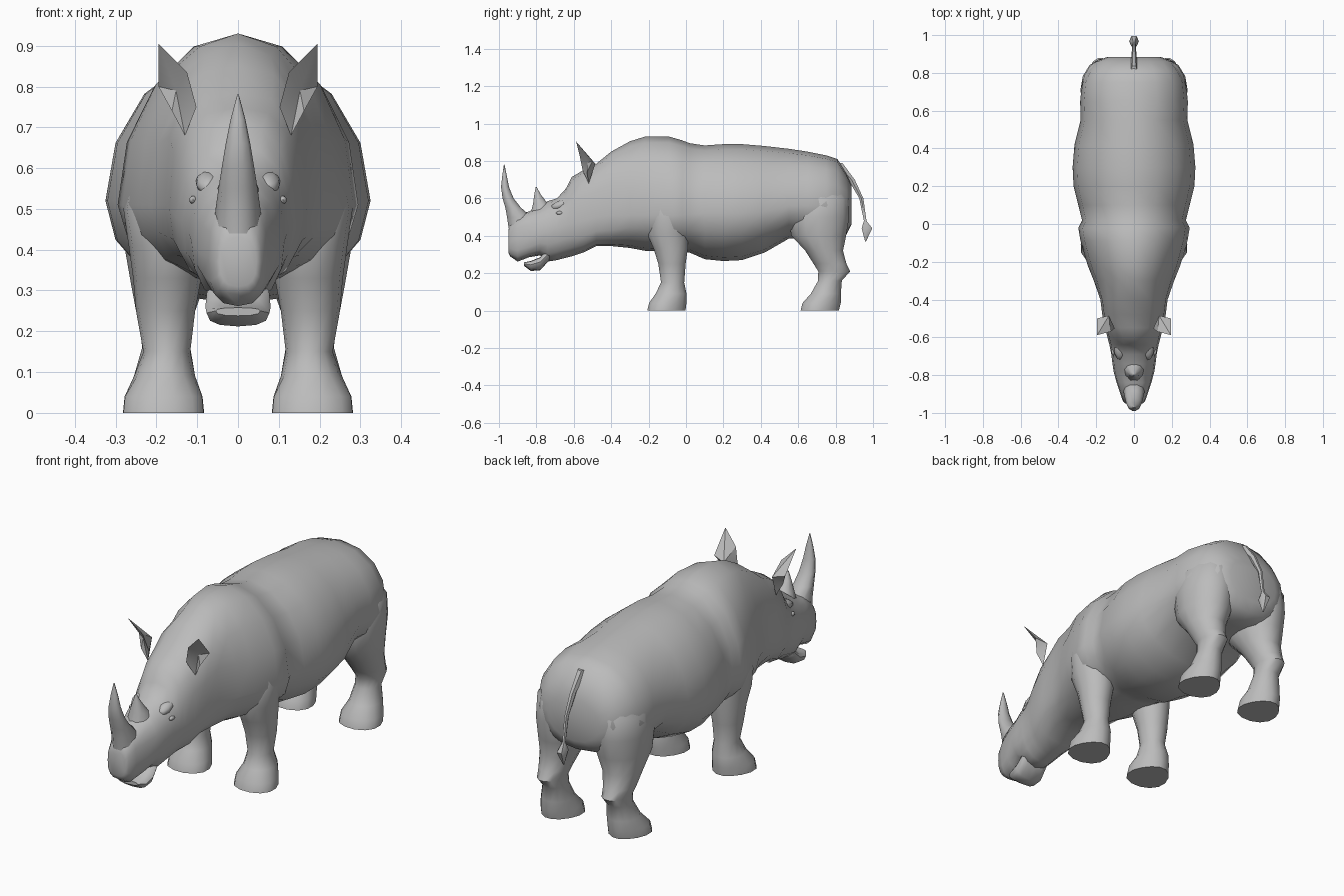
import bpy
import bmesh
from math import sin, cos, pi, radians, copysign

start_cube = bpy.data.objects.get("Cube")
if start_cube:
    bpy.data.objects.remove(start_cube, do_unlink=True)

# One hide colour for the whole animal
hide = bpy.data.materials.new("grey hide")
hide.use_nodes = True
GREY = (0.5, 0.5, 0.5, 1)
hide.diffuse_color = GREY
hide.node_tree.nodes["Principled BSDF"].inputs["Base Color"].default_value = GREY


def finish(name, bm, angle=50):
    """Turn a bmesh into a named, smooth-shaded object."""
    bmesh.ops.recalc_face_normals(bm, faces=bm.faces[:])
    mesh = bpy.data.meshes.new(name)
    bm.to_mesh(mesh)
    bm.free()
    mesh.materials.append(hide)
    obj = bpy.data.objects.new(name, mesh)
    bpy.context.collection.objects.link(obj)
    bpy.ops.object.select_all(action='DESELECT')
    obj.select_set(True)
    bpy.context.view_layer.objects.active = obj
    bpy.ops.object.shade_smooth_by_angle(angle=radians(angle))
    return obj


def skin(name, rings):
    """Bridge successive rings of points and cap both ends."""
    bm = bmesh.new()
    loops = [[bm.verts.new(p) for p in ring] for ring in rings]
    n = len(loops[0])
    for a, b in zip(loops, loops[1:]):
        for i in range(n):
            j = (i + 1) % n
            bm.faces.new((a[i], a[j], b[j], b[i]))
    bm.faces.new(loops[0])
    bm.faces.new(loops[-1])
    return finish(name, bm)


def power(value, exponent):
    return copysign(abs(value) ** exponent, value)


def long_loft(name, sections, sides=16, square=lambda y: 1):
    """Sections along y: (y, half width, widest z, top z, bottom z)."""
    rings = []
    for y, w, mid, top, low in sections:
        ring = []
        for i in range(sides):
            t = 2 * pi * i / sides
            c, s = power(cos(t), square(y)), power(sin(t), square(y))
            ring.append((w * c, y, mid + s * (top - mid if s > 0 else mid - low)))
        rings.append(ring)
    return skin(name, rings)


def tall_loft(name, sections, sides=10, mirror_x=1, flare=lambda z: 0):
    """Sections along z: (z, x min, x max, y min, y max); flare widens the front."""
    rings = []
    for z, x0, x1, y0, y1 in sections:
        cx, cy = (x0 + x1) / 2 * mirror_x, (y0 + y1) / 2
        ring = []
        for i in range(sides):
            t = 2 * pi * i / sides
            width = (x1 - x0) / 2 * (1 - flare(z) * sin(t))
            ring.append((cx + width * cos(t), cy + (y1 - y0) / 2 * sin(t), z))
        rings.append(ring)
    return skin(name, rings)


def blob(name, centre, size, tilt=0):
    """Small ellipsoid."""
    bm = bmesh.new()
    bmesh.ops.create_uvsphere(bm, u_segments=10, v_segments=6, radius=1)
    bmesh.ops.scale(bm, vec=size, verts=bm.verts)
    obj = finish(name, bm)
    obj.location = centre
    obj.rotation_euler.x = tilt


# Head, neck, shoulders, barrel and rump; the snout and neck are boxier
long_loft("body", [
    (-.95, .045, .37, .43, .31),
    (-.94, .058, .37, .46, .29),
    (-.9, .072, .38, .51, .262),
    (-.84, .092, .39, .53, .285),
    (-.78, .108, .41, .555, .295),
    (-.74, .114, .42, .585, .262),
    (-.69, .12, .44, .6, .27),
    (-.64, .13, .46, .655, .283),
    (-.61, .138, .47, .715, .29),
    (-.55, .153, .48, .75, .31),
    (-.48, .168, .5, .785, .345),
    (-.4, .178, .51, .85, .345),
    (-.3, .213, .51, .905, .335),
    (-.22, .245, .51, .93, .32),
    (-.09, .283, .51, .93, .315),
    (-.02, .295, .51, .91, .315),
    (.02, .275, .515, .895, .31),
    (.1, .295, .52, .883, .275),
    (.2, .32, .52, .89, .265),
    (.3, .325, .52, .89, .27),
    (.42, .315, .53, .88, .31),
    (.55, .283, .56, .865, .385),
    (.65, .285, .56, .85, .385),
    (.75, .275, .56, .83, .385),
    (.81, .245, .57, .81, .385),
    (.86, .205, .57, .73, .41),
    (.885, .14, .57, .67, .46),
], square=lambda y: .75 if y < -.8 or -.6 < y < -.35 else .9 if abs(y) > .6 else 1)

# Lower jaw, slightly open below the upper lip
long_loft("lower_jaw", [
    (-.865, .055, .25, .258, .238),
    (-.83, .077, .245, .265, .212),
    (-.78, .08, .26, .285, .215),
    (-.73, .075, .31, .35, .27),
], sides=12, square=lambda y: .8)

# Horns
tall_loft("front_horn", [
    (.44, -.06, .06, -.952, -.8),
    (.5, -.055, .055, -.96, -.82),
    (.55, -.048, .048, -.968, -.88),
    (.6, -.04, .04, -.982, -.92),
    (.66, -.03, .03, -.99, -.945),
    (.72, -.018, .018, -.983, -.957),
    (.78, -.002, .002, -.974, -.97),
])
tall_loft("rear_horn", [
    (.5, -.07, .07, -.84, -.65),
    (.57, -.042, .042, -.82, -.735),
    (.62, -.02, .02, -.812, -.775),
    (.66, -.002, .002, -.804, -.798),
])

# Leg profiles from the sole up to the shoulder and haunch
FRONT_LEG = [
    (0, .083, .282, -.21, 0),
    (.04, .087, .278, -.2, .005),
    (.09, .105, .255, -.165, .005),
    (.15, .117, .232, -.135, -.008),
    (.25, .105, .25, -.15, 0),
    (.33, .09, .257, -.175, .012),
    (.41, .08, .268, -.21, .015),
    (.5, .1, .281, -.2, .01),
    (.6, .1, .262, -.19, 0),
    (.7, .1, .19, -.15, -.03),
]
REAR_LEG = [
    (0, .086, .282, .61, .82),
    (.04, .09, .278, .62, .83),
    (.09, .105, .255, .665, .83),
    (.16, .117, .235, .705, .835),
    (.21, .115, .24, .705, .88),
    (.25, .105, .25, .68, .86),
    (.32, .08, .263, .635, .842),
    (.4, .045, .277, .56, .86),
    (.5, .03, .284, .54, .877),
    (.6, .04, .275, .57, .872),
    (.7, .06, .2, .62, .82),
]

for side, m in (("left", 1), ("right", -1)):
    for part, profile in (("front", FRONT_LEG), ("rear", REAR_LEG)):
        tall_loft(f"{side}_{part}_leg", profile, 14, m,
                  flare=lambda z: .22 if z < .05 else 0)

    # Brow ridge and eye
    blob(f"{side}_brow", (m * .072, -.67, .565), (.032, .055, .024), .35)
    blob(f"{side}_eye", (m * .11, -.675, .522), (.01, .02, .01))

    # Leaf-shaped ear: a rim fanned to a hollow in front and a bulge behind
    bm = bmesh.new()
    rim = [bm.verts.new((m * x, y, z)) for x, y, z in (
        (.195, -.588, .905), (.195, -.5, .8), (.162, -.53, .74),
        (.13, -.52, .68), (.102, -.553, .75), (.125, -.57, .835))]
    hollow = bm.verts.new((m * .152, -.527, .79))
    bulge = bm.verts.new((m * .133, -.485, .785))
    for i, vert in enumerate(rim):
        after = rim[(i + 1) % len(rim)]
        bm.faces.new((vert, after, hollow))
        bm.faces.new((after, vert, bulge))
    finish(f"{side}_ear", bm, 30)

# Tail with a tuft at the end
tall_loft("tail", [
    (.79, -.02, .02, .77, .84),
    (.7, -.014, .014, .865, .905),
    (.6, -.01, .01, .925, .95),
    (.48, -.009, .009, .95, .966),
    (.44, -.026, .026, .935, 1),
    (.37, -.003, .003, .957, .963),
], sides=6)
